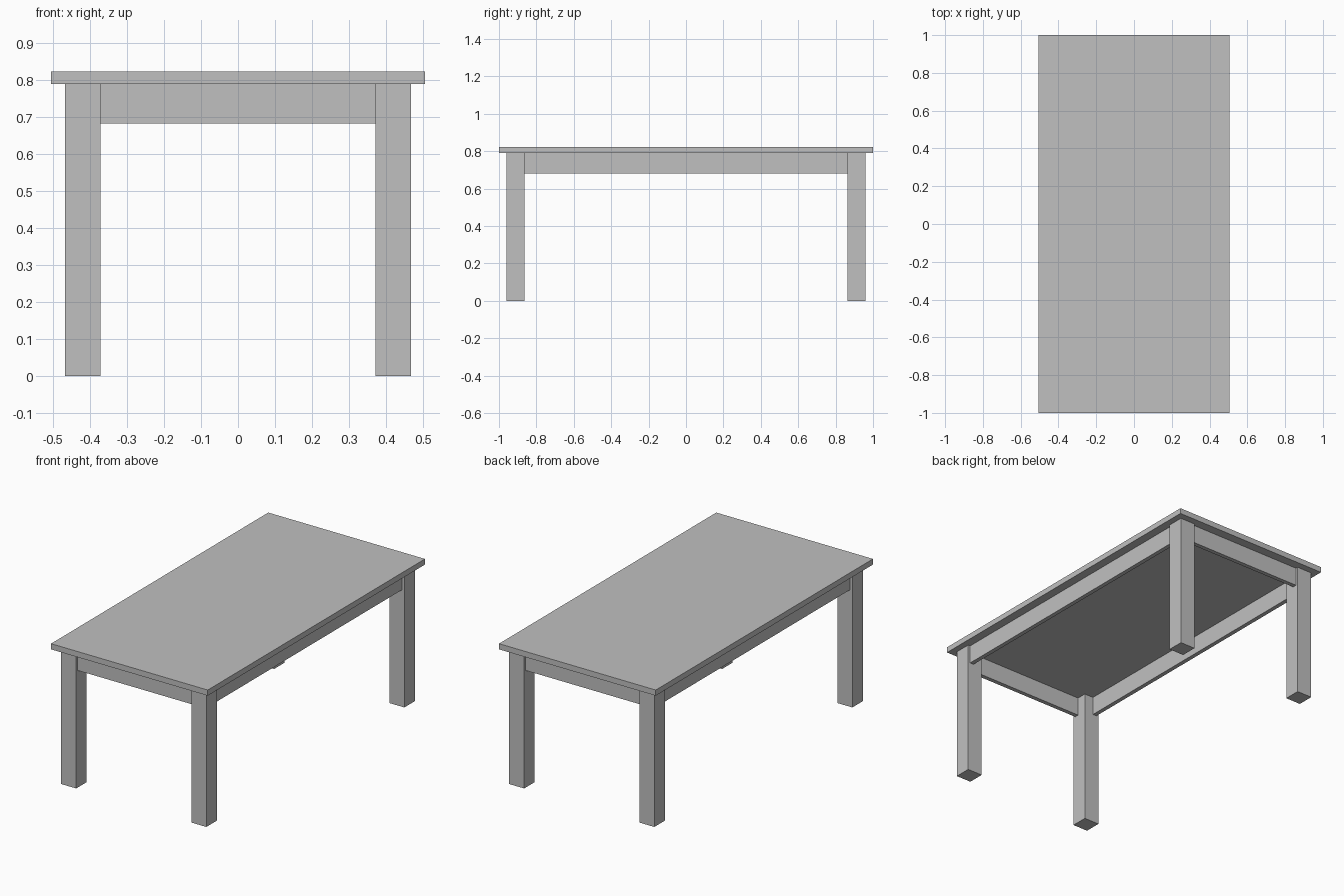
import bpy

# Remove the default cube
cube = bpy.data.objects.get("Cube")
if cube:
    bpy.data.objects.remove(cube, do_unlink=True)

# Single plain grey finish
grey = bpy.data.materials.new("plain_grey")
grey.use_nodes = True
colour = (0.53, 0.53, 0.53, 1.0)
grey.diffuse_color = colour
grey.node_tree.nodes["Principled BSDF"].inputs["Base Color"].default_value = colour

# Main dimensions
TOP_X, TOP_Y = 0.505, 1.0          # tabletop half sizes
TOP_Z, UNDER_Z, APRON_Z = 0.823, 0.79, 0.682
LEG_X, LEG_Y = 0.468, 0.96         # outer leg faces
LEG = 0.097                        # leg thickness
RECESS, APRON = 0.014, 0.025       # apron setback and thickness


def box(name, x, y, z):
    """Box spanning the (low, high) range on each axis."""
    ranges = (x, y, z)
    bpy.ops.mesh.primitive_cube_add(size=1, location=[(a + b) / 2 for a, b in ranges])
    obj = bpy.context.object
    obj.name = name
    obj.scale = [b - a for a, b in ranges]
    bpy.ops.object.transform_apply(location=False, rotation=False, scale=True)
    obj.data.materials.append(grey)
    return obj


def span(side, outer, thickness):
    """Range running inward from an outer face on the given side."""
    return tuple(sorted((side * outer, side * (outer - thickness))))


# Tabletop
box("tabletop", (-TOP_X, TOP_X), (-TOP_Y, TOP_Y), (UNDER_Z, TOP_Z))

# Four square legs
for sy, end in ((-1, "front"), (1, "back")):
    for sx, side in ((1, "left"), (-1, "right")):
        box(f"{end}_{side}_leg", span(sx, LEG_X, LEG), span(sy, LEG_Y, LEG), (0, UNDER_Z))

# Aprons between the legs, set back from the outer leg faces
inner_x, inner_y = LEG_X - LEG, LEG_Y - LEG
for s, end, side in ((-1, "front", "right"), (1, "back", "left")):
    box(f"{end}_apron", (-inner_x, inner_x), span(s, LEG_Y - RECESS, APRON), (APRON_Z, UNDER_Z))
    box(f"{side}_apron", span(s, LEG_X - RECESS, APRON), (-inner_y, inner_y), (APRON_Z, UNDER_Z))
